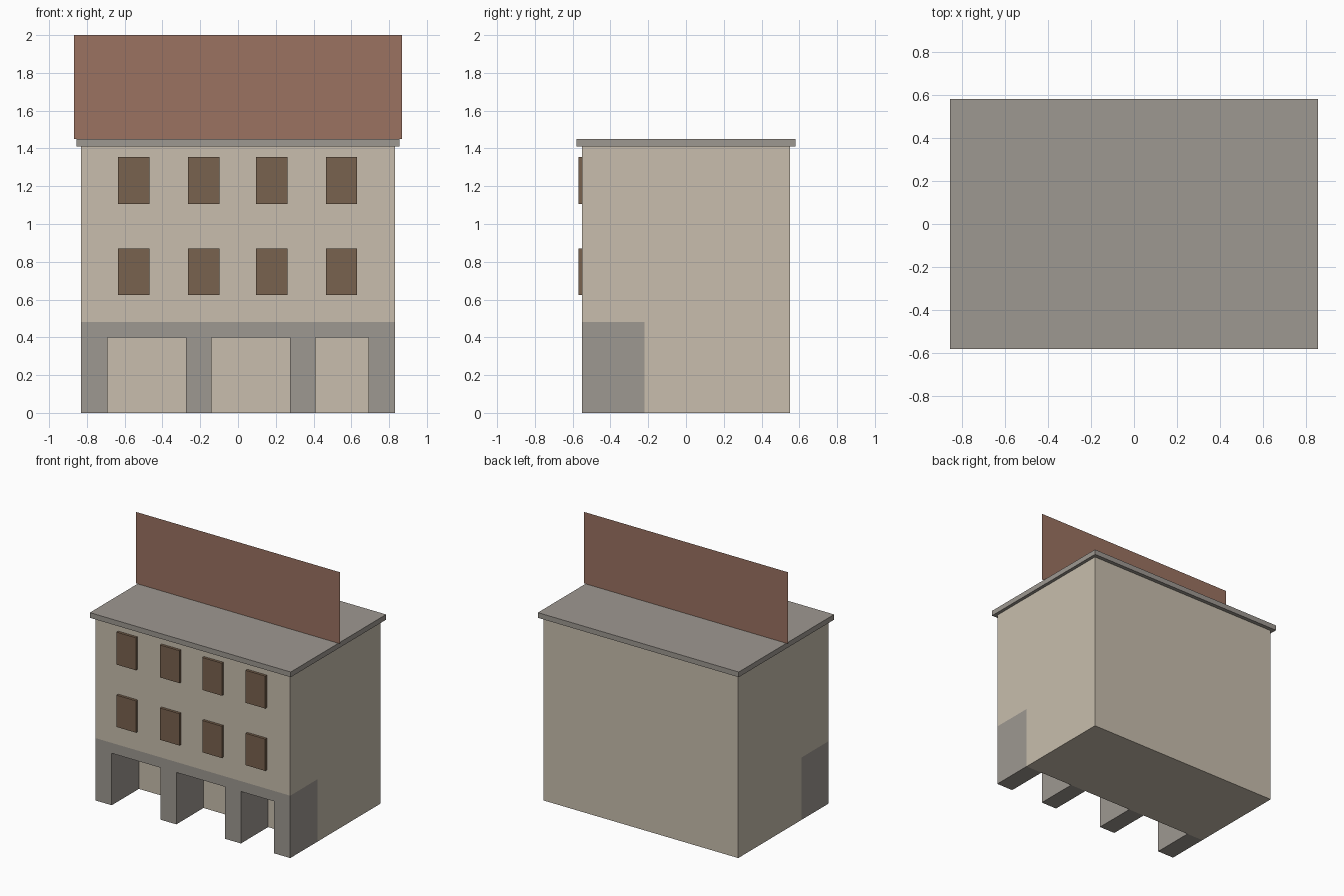
import bpy, bmesh
from mathutils import Vector

if "Cube" in bpy.data.objects:
    bpy.data.objects.remove(bpy.data.objects["Cube"])


def material(name, rgb):
    # sRGB 0-255 to linear
    lin = [(c / 255 / 12.92) if c < 11 else ((c / 255 + 0.055) / 1.055) ** 2.4 for c in rgb]
    m = bpy.data.materials.new(name)
    m.diffuse_color = (*lin, 1)
    m.use_nodes = True
    m.node_tree.nodes["Principled BSDF"].inputs["Base Color"].default_value = m.diffuse_color
    return m


plaster = material("beige_plaster", (200, 190, 173))
stone = material("grey_stone", (158, 152, 145))
shutter = material("brown_shutter", (121, 98, 78))
tile = material("red_brown_tile", (155, 114, 97))


def finish(name, bm, mat):
    bmesh.ops.recalc_face_normals(bm, faces=bm.faces)
    me = bpy.data.meshes.new(name)
    bm.to_mesh(me)
    bm.free()
    me.materials.append(mat)
    ob = bpy.data.objects.new(name, me)
    bpy.context.collection.objects.link(ob)
    return ob


def extrude(name, points, offset, mat):
    """Closed solid from a flat outline pushed along an offset."""
    bm = bmesh.new()
    face = bm.faces.new([bm.verts.new(p) for p in points])
    res = bmesh.ops.extrude_face_region(bm, geom=[face], use_keep_orig=True)
    moved = [v for v in res["geom"] if isinstance(v, bmesh.types.BMVert)]
    bmesh.ops.translate(bm, verts=moved, vec=Vector(offset))
    return finish(name, bm, mat)


def box(name, x0, x1, y0, y1, z0, z1, mat):
    base = [(x0, y0, z0), (x1, y0, z0), (x1, y1, z0), (x0, y1, z0)]
    return extrude(name, base, (0, 0, z1 - z0), mat)


W, FRONT, BACK = 0.83, -0.55, 0.55
ARCADE_BACK, ARCADE_TOP, OPENING_TOP, EAVES = -0.22, 0.48, 0.40, 1.41

# House body: side outline with the ground floor set back behind the arcade
side = [(ARCADE_BACK, 0), (BACK, 0), (BACK, EAVES), (FRONT, EAVES),
        (FRONT, ARCADE_TOP), (ARCADE_BACK, ARCADE_TOP)]
extrude("house_body", [(-W, y, z) for y, z in side], (2 * W, 0, 0), plaster)

# Arcade: front outline with three openings
front = [(-W, ARCADE_TOP), (-W, 0)]
for a, b in ((-0.69, -0.275), (-0.14, 0.275), (0.41, 0.69)):
    front += [(a, 0), (a, OPENING_TOP), (b, OPENING_TOP), (b, 0)]
front += [(W, 0), (W, ARCADE_TOP)]
extrude("arcade", [(x, FRONT, z) for x, z in front],
        (0, ARCADE_BACK - FRONT, 0), stone)

# Windows: two rows of four
for row, (z0, z1) in enumerate(((0.625, 0.87), (1.105, 1.355))):
    for col, x in enumerate((-0.552, -0.182, 0.178, 0.548)):
        box(f"window_{row + 1}_{col + 1}", x - 0.083, x + 0.083,
            FRONT - 0.02, FRONT, z0, z1, shutter)

# Cornice slab
box("cornice", -0.855, 0.855, -0.58, 0.58, EAVES, 1.45, stone)

# Roof panel: a single upright sheet along the ridge line
bm = bmesh.new()
bm.faces.new([bm.verts.new(p) for p in
              ((-0.867, 0, 1.45), (0.867, 0, 1.45), (0.867, 0, 2.0), (-0.867, 0, 2.0))])
finish("roof_panel", bm, tile)
